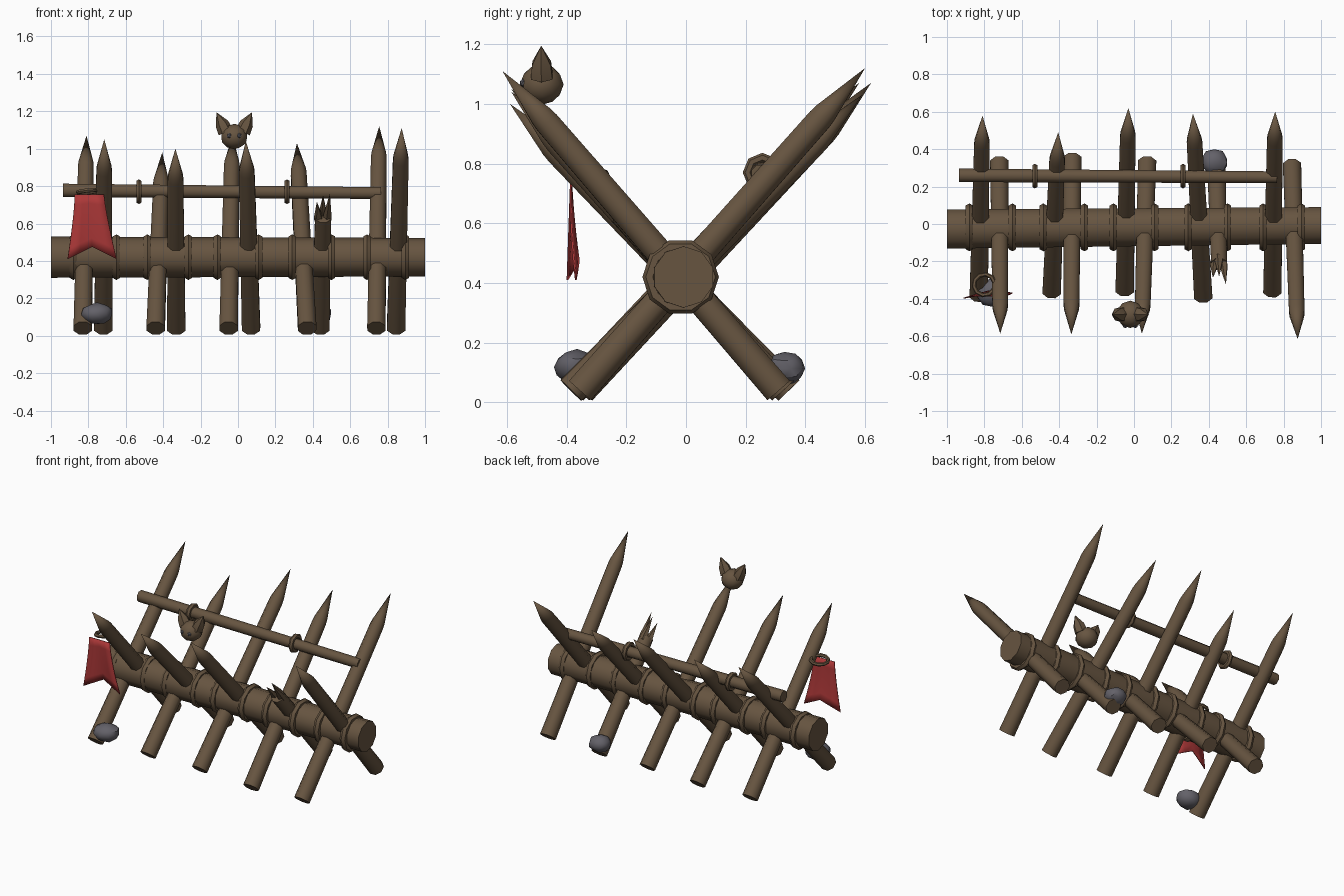
import bpy, bmesh, math, random
from mathutils import Vector, Matrix

if "Cube" in bpy.data.objects:
    bpy.data.objects.remove(bpy.data.objects["Cube"])

random.seed(4)


def material(name, rgb):
    m = bpy.data.materials.new(name)
    m.diffuse_color = (*rgb, 1)
    m.use_nodes = True
    m.node_tree.nodes["Principled BSDF"].inputs["Base Color"].default_value = m.diffuse_color
    return m


WOOD = material("brown wood", (0.135, 0.09, 0.052))
RED = material("red cloth", (0.42, 0.04, 0.04))
STONE = material("grey stone", (0.125, 0.12, 0.14))


def finish(name, bm, mat, angle=None):
    bmesh.ops.recalc_face_normals(bm, faces=bm.faces)
    mesh = bpy.data.meshes.new(name)
    bm.to_mesh(mesh)
    bm.free()
    mesh.materials.append(mat)
    ob = bpy.data.objects.new(name, mesh)
    bpy.context.collection.objects.link(ob)
    if angle:
        bpy.ops.object.select_all(action='DESELECT')
        ob.select_set(True)
        bpy.context.view_layer.objects.active = ob
        bpy.ops.object.shade_smooth_by_angle(angle=math.radians(angle))
    return ob


def pole(name, a, b, profile, sides=8, angle=50, mat=WOOD):
    """Lathe between a and b; profile holds (distance along, radius)."""
    a, b = Vector(a), Vector(b)
    rot = (b - a).to_track_quat('Z', 'Y').to_matrix().to_4x4()
    frame = Matrix.Translation(a) @ rot
    bm = bmesh.new()
    rings = []
    for d, r in profile:
        if r == 0:
            rings.append([bm.verts.new(frame @ Vector((0, 0, d)))] * sides)
        else:
            rings.append([bm.verts.new(frame @ Vector((
                r * math.cos(math.tau * (i + .5) / sides),
                r * math.sin(math.tau * (i + .5) / sides), d)))
                for i in range(sides)])
    for lo, hi in zip(rings, rings[1:]):
        for i in range(sides):
            j = (i + 1) % sides
            bm.faces.new(list(dict.fromkeys((lo[i], lo[j], hi[j], hi[i]))))
    for ring in (rings[0], rings[-1]):
        if ring[0] is not ring[1]:
            bm.faces.new(ring)
    return finish(name, bm, mat, angle)


def torus(name, centre, major, minor, axis, sides=10, width=1.0):
    """Ring of rope with a six-sided section around the given axis."""
    rot = Vector(axis).to_track_quat('Z', 'Y').to_matrix().to_4x4()
    frame = Matrix.Translation(centre) @ rot
    bm = bmesh.new()
    grid = []
    for i in range(sides):
        t = math.tau * i / sides
        row = []
        for k in range(6):
            p = math.tau * k / 6
            r = major + minor * math.cos(p)
            row.append(bm.verts.new(frame @ Vector(
                (r * math.cos(t), r * math.sin(t), width * minor * math.sin(p)))))
        grid.append(row)
    for i in range(sides):
        n = grid[(i + 1) % sides]
        for k in range(6):
            m = (k + 1) % 6
            bm.faces.new((grid[i][k], n[k], n[m], grid[i][m]))
    return finish(name, bm, WOOD, 40)


def ball(name, centre, size, mat, jitter=0, sub=2, angle=35):
    bm = bmesh.new()
    bmesh.ops.create_icosphere(bm, subdivisions=sub, radius=1)
    for v in bm.verts:
        v.co *= 1 + random.uniform(-jitter, jitter)
        v.co = Vector(centre) + v.co * Vector(size)
    return finish(name, bm, mat, angle)


# Main log with rope collars
pole("main_log", (-1, -.027, .42), (1, -.008, .42), [(0, .11), (2, .103)], 10)
for x in (-.88, -.65, -.485, -.265, -.11, .11, .29, .5, .69, .895):
    torus("log_collar", (x, -.018, .42), .105, .023, (1, 0, 0))


# Sharpened stakes: (foot x, foot y, tip x, tip y, tip z)
def stake(name, fx, fy, tx, ty, tz):
    a, b = Vector((fx, fy, .04)), Vector((tx, ty, tz))
    n = (b - a).length
    pole(name, a, b, [(0, .053), (n - .23, .045), (n - .2, .042), (n, 0)])


for s in ((-.83, -.38, -.81, .58, 1.07), (-.44, -.36, -.405, .49, .98),
          (-.05, -.35, -.03, .62, 1.07), (.37, -.385, .315, .59, 1.03),
          (.74, -.355, .755, .60, 1.12)):
    stake("back_leaning_stake", *s)
for s in ((-.72, .325, -.715, -.585, 1.05), (-.33, .345, -.335, -.59, 1.0),
          (.07, .325, .042, -.585, 1.04), (.845, .31, .875, -.615, 1.11)):
    stake("front_leaning_stake", *s)

# Broken stake with splinters
end = Vector((.455, -.215, .635))
foot = Vector((.44, .325, .04))
pole("broken_stake", foot, end, [(0, .053), ((end - foot).length, .046)])
for dx, dy, dz, h in ((-.025, .0, .0, .11), (.025, -.005, .01, .155), (0, .02, .02, .13)):
    a = end + Vector((dx, dy, dz))
    lean = Vector((dx * .4, -.09, .1)).normalized()
    pole("splinter", a - lean * .03, a + lean, [(0, .024), (.03, .024), (h + .03, 0)], 5, 25)

# Cross rail with rope bindings
pole("cross_rail", (-.935, .26, .777), (.765, .25, .763), [(0, .039), (1.7, .034)])
for x in (-.53, .262):
    torus("rail_binding", (x, .256, .77), .05, .016, (1, 0, 0), 8)

# Animal head perched on a stake
ball("head", (-.02, -.483, 1.065), (.073, .073, .068), WOOD)
for s in (-1, 1):
    pole("ear", (-.02 + s * .045, -.483, 1.09), (-.02 + s * .095, -.485, 1.195),
         [(0, .042), (.05, .036), (.116, 0)], 6, 25)
    ball("eye", (-.02 + s * .027, -.545, 1.07), (.014, .012, .014), STONE, sub=1)

# Swallow-tailed cloth hanging from a rope loop
bm = bmesh.new()
rows, cols = 6, 4
cloth = []
for r in range(rows + 1):
    t = r / rows
    half = .078 + .052 * t ** 1.3
    row = []
    for c in range(cols + 1):
        u = c / cols * 2 - 1
        drop = .28 + .065 * abs(u)
        row.append(bm.verts.new((-.795 + .015 * t + u * half,
                                 -.388 + .028 * t * t * (.5 + .5 * u)
                                 + .012 * t * math.cos(u * 3),
                                 .755 - t * drop)))
    cloth.append(row)
for r in range(rows):
    for c in range(cols):
        bm.faces.new((cloth[r][c], cloth[r][c + 1], cloth[r + 1][c + 1], cloth[r + 1][c]))
flag = finish("cloth", bm, RED, 40)
solid = flag.modifiers.new("thickness", 'SOLIDIFY')
solid.thickness = .006
torus("cloth_loop", (-.80, -.325, .772), .056, .012, (-.1, .1, 1), 10)

# Stones at the feet
ball("front_stone", (-.755, -.365, .118), (.088, .078, .058), STONE, .06)
ball("back_stone", (.43, .33, .113), (.072, .07, .056), STONE, .06)
